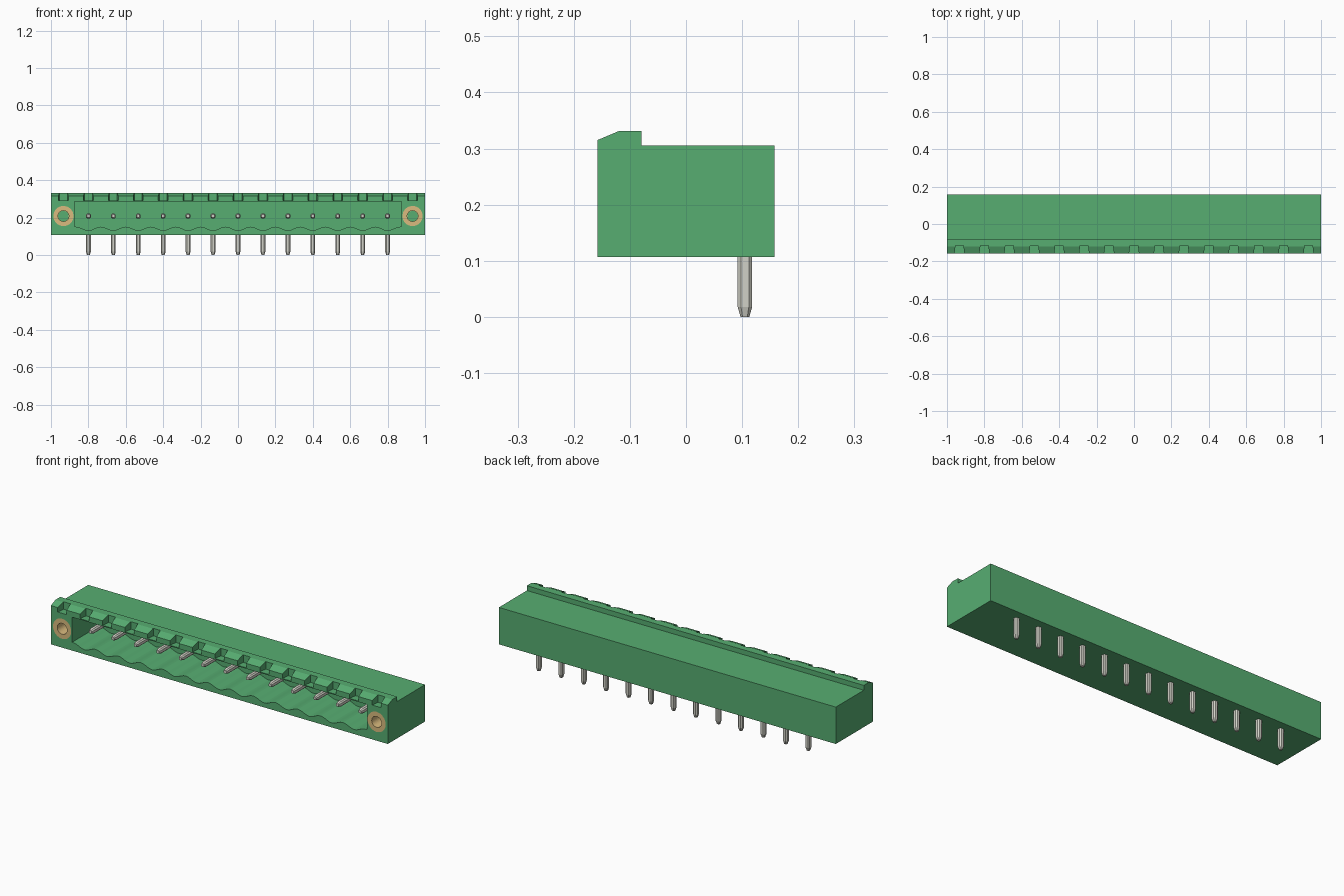
import bpy, bmesh, math
from mathutils import Matrix, Vector

cube = bpy.data.objects.get("Cube")
if cube:
    bpy.data.objects.remove(cube, do_unlink=True)

PITCH, PINS = 2 / 15, 13
PIN_X = [(i - PINS // 2) * PITCH for i in range(PINS)]
NUT_X = [-7 * PITCH, 7 * PITCH]
AXIS_Z = 0.208
FRONT = -0.158


def material(name, rgb):
    m = bpy.data.materials.new(name)
    m.use_nodes = True
    m.diffuse_color = (*rgb, 1)
    m.node_tree.nodes["Principled BSDF"].inputs["Base Color"].default_value = (*rgb, 1)
    return m


GREEN = material("green plastic", (0.095, 0.42, 0.167))
METAL = material("grey metal", (0.64, 0.64, 0.57))
BRASS = material("pale brass", (0.70, 0.50, 0.21))


def loft(name, rings, mat):
    """Closed solid through matching rings of points."""
    bm = bmesh.new()
    loops = [[bm.verts.new(p) for p in ring] for ring in rings]
    n = len(loops[0])
    for a, b in zip(loops, loops[1:]):
        for i in range(n):
            j = (i + 1) % n
            bm.faces.new((a[i], a[j], b[j], b[i]))
    bm.faces.new(loops[0])
    bm.faces.new(loops[-1])
    bmesh.ops.recalc_face_normals(bm, faces=bm.faces)
    mesh = bpy.data.meshes.new(name)
    bm.to_mesh(mesh)
    bm.free()
    mesh.materials.append(mat)
    obj = bpy.data.objects.new(name, mesh)
    bpy.context.collection.objects.link(obj)
    return obj


def circle(x, y, r, sides=32):
    return [(x + r * math.cos(t * math.tau / sides), y, AXIS_Z + r * math.sin(t * math.tau / sides))
            for t in range(sides)]


def cut(target, cutters):
    """Subtract all cutters, then bake the result and discard the cutters."""
    for c in cutters:
        c.hide_render = True
        mod = target.modifiers.new("cut", "BOOLEAN")
        mod.operation, mod.solver, mod.object = "DIFFERENCE", "EXACT", c
    deps = bpy.context.evaluated_depsgraph_get()
    baked = bpy.data.meshes.new_from_object(target.evaluated_get(deps))
    target.modifiers.clear()
    target.data = baked
    for c in cutters:
        bpy.data.objects.remove(c, do_unlink=True)


# Housing with a chamfered ridge along the top front edge
profile = [(FRONT, 0.107), (0.158, 0.107), (0.158, 0.305), (-0.079, 0.305),
           (-0.079, 0.331), (-0.12, 0.331), (FRONT, 0.315)]
housing = loft("housing", [[(x, y, z) for y, z in profile] for x in (-1, 1)], GREEN)

# Socket opening with a wavy floor, lowest below each contact
half = 6.5 * PITCH
wave = [(-half + i * PITCH / 10, 0.141 - 0.01 * math.cos(math.tau * (-half + i * PITCH / 10) / PITCH))
        for i in range(PINS * 10 + 1)]
opening = [(-0.875, 0.151)] + wave + [(0.875, 0.151), (0.875, 0.286), (-0.875, 0.286)]
cutters = [loft("socket_cutter", [[(x, y, z) for x, z in opening] for y in (-0.2, 0.07)], GREEN)]

# Tapered coding notches in the ridge
for x in PIN_X + NUT_X:
    plan = [(x - 0.032, -0.2), (x + 0.032, -0.2), (x + 0.021, -0.115), (x - 0.021, -0.115)]
    cutters.append(loft("notch_cutter", [[(px, py, z) for px, py in plan] for z in (0.291, 0.36)], GREEN))

# Seats for the threaded inserts
for x in NUT_X:
    cutters.append(loft("seat_cutter", [circle(x, y, 0.054) for y in (-0.2, 0.0)], GREEN))
cut(housing, cutters)

# Brass threaded inserts, open at the front
for side, x in zip(("right", "left"), NUT_X):
    insert = loft(side + "_insert", [circle(x, y, r) for y, r in
                  ((0.0, 0.029), (0.0, 0.054), (FRONT, 0.054), (FRONT, 0.029), (-0.001, 0.029))], BRASS)
    loft(side + "_insert_floor", [circle(x, y, 0.0285) for y in (-0.006, 0.001)], GREEN)


def pin(name, tip, direction, length):
    """Chamfered square pin with a tapered tip."""
    turn = Vector((0, 0, 1)).rotation_difference(direction).to_matrix()
    h, c = 0.013, 0.007
    section = [(h, c), (c, h), (-c, h), (-h, c), (-h, -c), (-c, -h), (c, -h), (h, -c)]
    rings = []
    for along, s in ((0, 0.6), (0.018, 1), (length, 1)):
        rings.append([Vector(tip) + turn @ Vector((a * s, b * s, along)) for a, b in section])
    loft(name, rings, METAL)


# Contacts inside the socket and solder legs beneath
for i, x in enumerate(PIN_X, 1):
    pin(f"contact_{i}", (x, -0.11, AXIS_Z), Vector((0, 1, 0)), 0.2)
    pin(f"solder_leg_{i}", (x, 0.105, 0), Vector((0, 0, 1)), 0.2)
